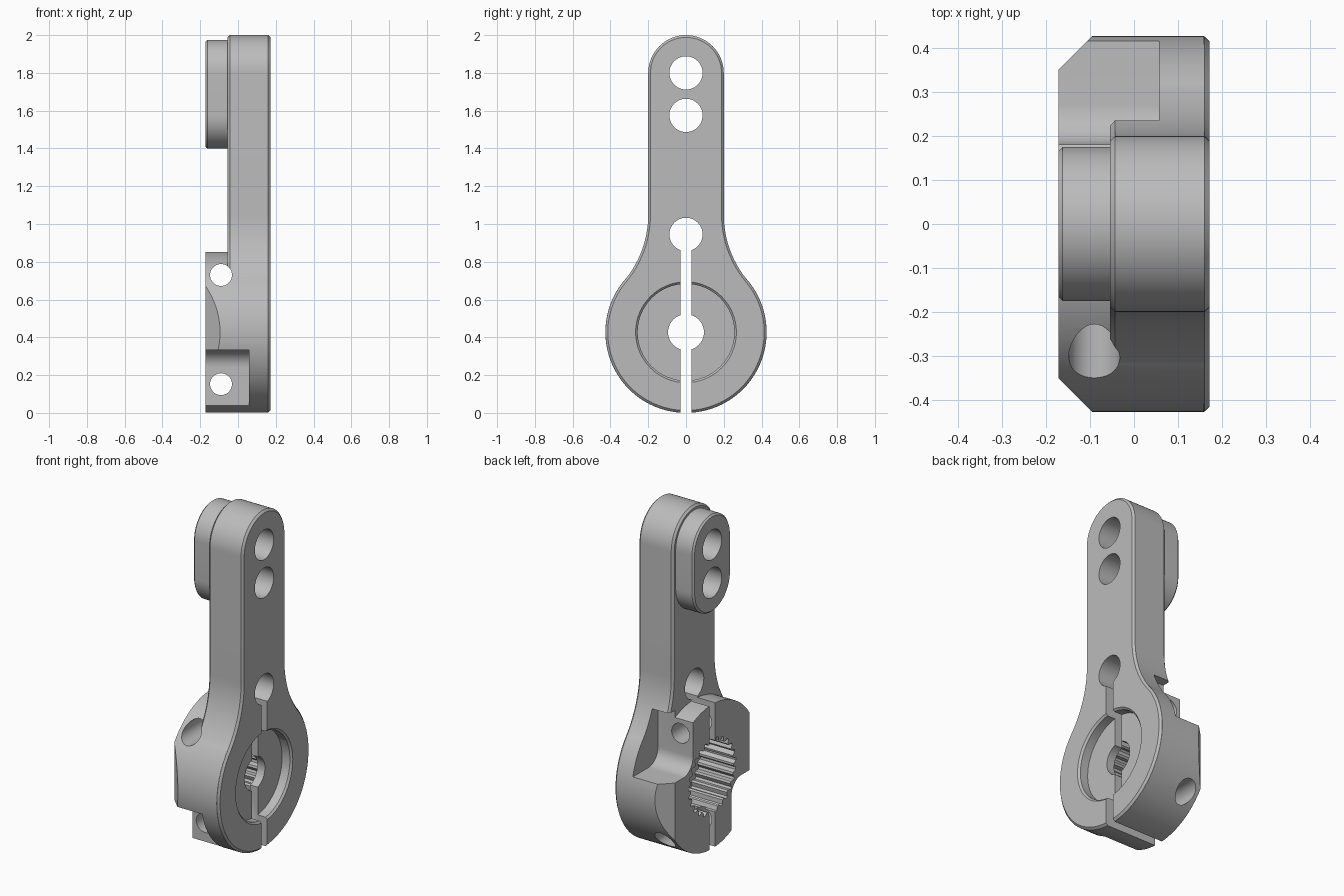
import bpy, bmesh
from math import sin, cos, pi, atan2, sqrt

if "Cube" in bpy.data.objects:
    bpy.data.objects.remove(bpy.data.objects["Cube"])

grey = bpy.data.materials.new("satin grey")
grey.use_nodes = True
grey.diffuse_color = (0.5, 0.5, 0.5, 1)
grey.node_tree.nodes["Principled BSDF"].inputs["Base Color"].default_value = (0.5, 0.5, 0.5, 1)

HUB_Z, HUB_R = 0.427, 0.427
ARM_R, TIP_Z = 0.2, 1.8
LEFT, FACE, RIGHT = -0.172, -0.055, 0.172


def arc(cy, cz, r, a0, a1, n):
    return [(cy + r * cos(a0 + (a1 - a0) * i / n), cz + r * sin(a0 + (a1 - a0) * i / n))
            for i in range(n + 1)]


def circle(cy, cz, r, n=48):
    return arc(cy, cz, r, 0, 2 * pi, n)[:-1]


def box(a0, a1, b0, b1):
    return [(a0, b0), (a1, b0), (a1, b1), (a0, b1)]


def prism(name, pts, axis, lo, hi, end=None):
    """Extrude a profile along an axis; 'end' gives a different far profile."""
    place = {"x": lambda p, t: (t, p[0], p[1]),
             "y": lambda p, t: (p[0], t, p[1]),
             "z": lambda p, t: (p[0], p[1], t)}[axis]
    bm = bmesh.new()
    a = [bm.verts.new(place(p, lo)) for p in pts]
    b = [bm.verts.new(place(p, hi)) for p in (end or pts)]
    bm.faces.new(a)
    bm.faces.new(b[::-1])
    for i in range(len(a)):
        j = (i + 1) % len(a)
        bm.faces.new((a[i], b[i], b[j], a[j]))
    bmesh.ops.recalc_face_normals(bm, faces=bm.faces)
    mesh = bpy.data.meshes.new(name)
    bm.to_mesh(mesh)
    bm.free()
    mesh.materials.append(grey)
    obj = bpy.data.objects.new(name, mesh)
    bpy.context.collection.objects.link(obj)
    return obj


def apply(obj, mod):
    bpy.ops.object.select_all(action="DESELECT")
    obj.select_set(True)
    bpy.context.view_layer.objects.active = obj
    bpy.ops.object.modifier_apply(modifier=mod.name)


def chamfer_rim(obj, width):
    mod = obj.modifiers.new("rim", "BEVEL")
    mod.width, mod.segments = width, 1
    mod.limit_method, mod.angle_limit = "ANGLE", 1.0
    apply(obj, mod)


def combine(obj, tool, operation="DIFFERENCE"):
    tool.hide_render = True
    mod = obj.modifiers.new("combine", "BOOLEAN")
    mod.operation, mod.solver, mod.object = operation, "EXACT", tool
    apply(obj, mod)
    bpy.data.objects.remove(tool)


# Arm plate: round hub, concave flare, straight sides, round tip
FLARE_Z, PLATE_R = 1.05, HUB_R - 0.001
dz = FLARE_Z - HUB_Z
flare_r = (ARM_R ** 2 + dz ** 2 - PLATE_R ** 2) / (2 * (PLATE_R - ARM_R))
lean = atan2(dz, ARM_R + flare_r)
outline = arc(0, HUB_Z, PLATE_R, -pi - lean, lean, 72)
outline += arc(ARM_R + flare_r, FLARE_Z, flare_r, pi + lean, pi, 14)[1:]
outline += arc(0, TIP_Z, ARM_R, 0, pi, 32)
outline += arc(-ARM_R - flare_r, FLARE_Z, flare_r, 0, -lean, 14)[:-1]
arm = prism("clamp_arm", outline, "x", FACE, RIGHT)
chamfer_rim(arm, 0.012)

# Clamp hub with a flat 45 degree chamfer on both sides
hub = prism("clamp_hub", circle(0, HUB_Z, HUB_R, 96), "x", LEFT, RIGHT - 0.0125)
for s in (-1, 1):
    wedge = [(LEFT - 0.1, s * 0.25), (LEFT - 0.1, s * 0.53), (LEFT + 0.18, s * 0.53)]
    combine(hub, prism("hub_chamfer_cutter", wedge, "z", -0.2, 1.2))
combine(arm, hub, "UNION")

# Raised pad behind the tip holes
PAD_R, PAD_LOW = 0.175, 1.575
pad = prism("tip_pad", arc(0, TIP_Z, PAD_R, 0, pi, 32) + arc(0, PAD_LOW, PAD_R, pi, 2 * pi, 32),
            "x", LEFT, FACE + 0.03)
chamfer_rim(pad, 0.01)
combine(arm, pad, "UNION")

# Screw head notches, filleted, opposite each other about the hub axis
F, WALL, FLOOR, CEILING = 0.09, 0.18, 0.095, 0.43
for s in (-1, 1):
    section = arc(WALL + F, FLOOR + F, F, pi, 1.5 * pi, 12)
    section += [(0.7, FLOOR), (0.7, CEILING), (WALL, CEILING)]
    section = [(s * y, HUB_Z + s * z) for y, z in section]
    combine(arm, prism("notch_cutter", section, "x", -0.4, 0.057))

# Splined socket, shallow recess and shaft hole
TEETH = 25
spline = []
for i in range(TEETH * 4):
    r = 0.222 if i % 4 < 2 else 0.2
    a = 2 * pi * i / (TEETH * 4)
    spline.append((r * cos(a), HUB_Z + r * sin(a)))
combine(arm, prism("spline_cutter", spline, "x", -0.4, 0.06))
combine(arm, prism("recess_cutter", circle(0, HUB_Z, 0.256, 64), "x", 0.11, 0.4))
combine(arm, prism("recess_rim_cutter", circle(0, HUB_Z, 0.25, 64), "x", 0.155, 0.187,
                   circle(0, HUB_Z, 0.282, 64)))
combine(arm, prism("shaft_cutter", circle(0, HUB_Z, 0.095), "x", -0.4, 0.4))

# Clamp slot, tip holes and slot relief hole
combine(arm, prism("slot_cutter", box(-0.028, 0.028, -0.2, 0.92), "x", -0.4, 0.4))
for z in (0.945, PAD_LOW, TIP_Z):
    combine(arm, prism("hole_cutter", circle(0, z, 0.088), "x", -0.4, 0.4))

# Cross screw holes
for z in (0.152, 0.73):
    combine(arm, prism("screw_cutter", circle(-0.09, z, 0.058, 40), "y", -0.7, 0.7))

bpy.ops.object.select_all(action="DESELECT")
arm.select_set(True)
bpy.context.view_layer.objects.active = arm
bpy.ops.object.shade_smooth_by_angle(angle=0.45)
